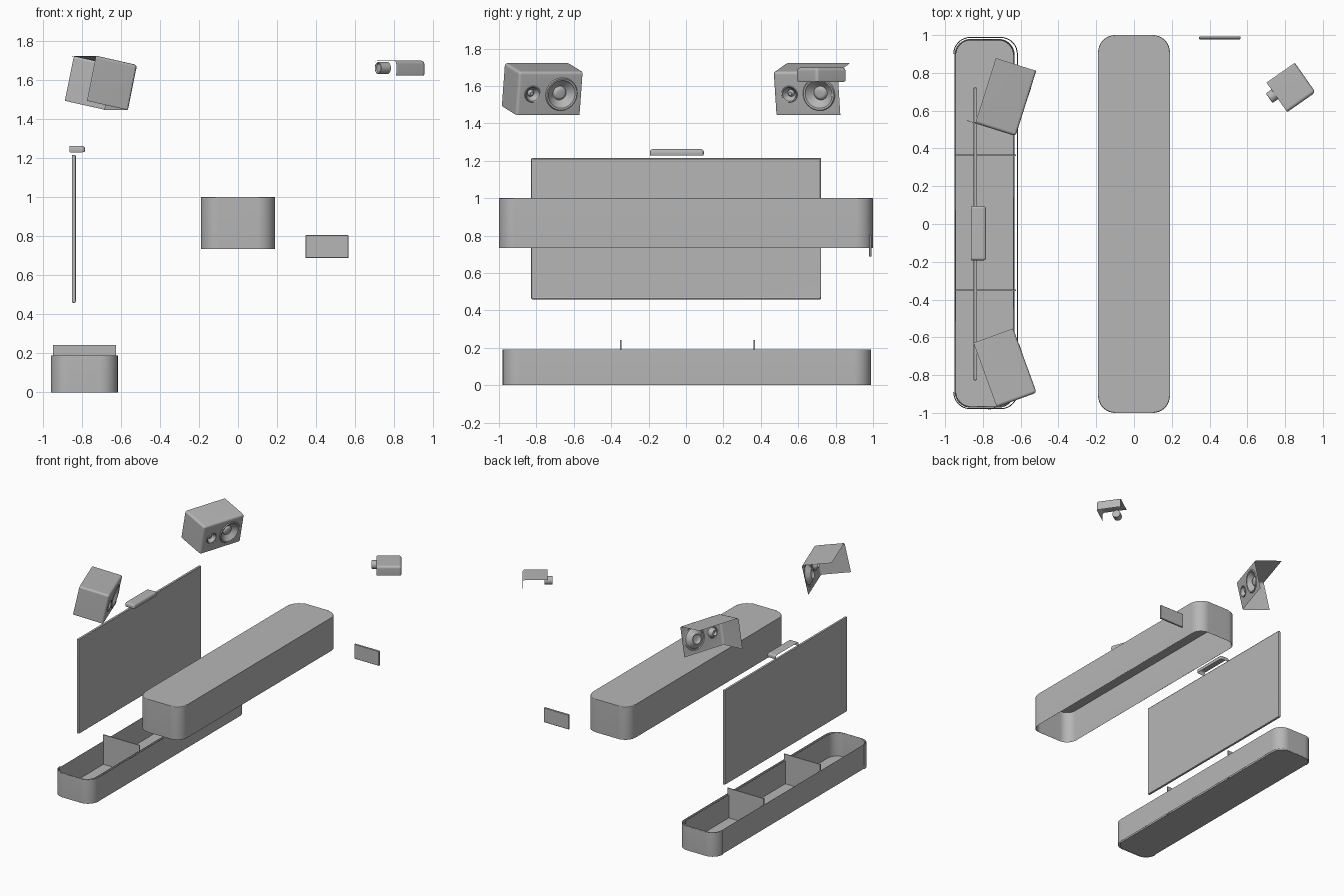
import bpy, bmesh
from math import pi, sin, cos, radians
from mathutils import Matrix, Vector

if "Cube" in bpy.data.objects:
    bpy.data.objects.remove(bpy.data.objects["Cube"])

grey = bpy.data.materials.new("mid_grey")
grey.diffuse_color = (.47, .47, .47, 1)
grey.use_nodes = True
grey.node_tree.nodes["Principled BSDF"].inputs["Base Color"].default_value = grey.diffuse_color


def finish(bm, name, matrix=None, thick=0):
    mesh = bpy.data.meshes.new(name)
    bm.to_mesh(mesh)
    bm.free()
    mesh.materials.append(grey)
    ob = bpy.data.objects.new(name, mesh)
    bpy.context.collection.objects.link(ob)
    if matrix is not None:
        ob.matrix_world = matrix
    bpy.ops.object.select_all(action='DESELECT')
    ob.select_set(True)
    bpy.context.view_layer.objects.active = ob
    bpy.ops.object.shade_smooth_by_angle(angle=radians(35))
    if thick:
        mod = ob.modifiers.new("thickness", 'SOLIDIFY')
        mod.thickness = thick
        mod.offset = -1
    # keep the large faces evenly shaded next to small bevels
    mod = ob.modifiers.new("even_shading", 'WEIGHTED_NORMAL')
    mod.keep_sharp = True
    return ob


def beveled_box(size, bevel, segs=3):
    bm = bmesh.new()
    bmesh.ops.create_cube(bm, size=1)
    bmesh.ops.scale(bm, vec=size, verts=bm.verts)
    if bevel:
        bmesh.ops.bevel(bm, geom=bm.edges[:], offset=bevel, segments=segs,
                        profile=0.5, affect='EDGES')
    bm.normal_update()
    return bm


def remove_sides(bm, dirs):
    bad = [f for f in bm.faces if any(f.normal.dot(Vector(d)) > 0.5 for d in dirs)]
    bmesh.ops.delete(bm, geom=bad, context='FACES')


def box(name, lo, hi, bevel=0.0, missing=(), segs=3):
    lo, hi = Vector(lo), Vector(hi)
    bm = beveled_box(hi - lo, bevel, segs)
    remove_sides(bm, missing)
    return finish(bm, name, Matrix.Translation((lo + hi) / 2))


def outline(x0, x1, y0, y1, r, n=8):
    # counter-clockwise, starting and ending on the -x side
    pts = []
    for cx, cy, a in ((x0 + r, y0 + r, pi), (x1 - r, y0 + r, 1.5 * pi),
                      (x1 - r, y1 - r, 0), (x0 + r, y1 - r, 0.5 * pi)):
        for i in range(n + 1):
            t = a + i / n * pi / 2
            pts.append((cx + r * cos(t), cy + r * sin(t)))
    return pts


def tub(name, pts, z0, z1, cap=None, closed=True, thick=0.008, bevel=0):
    bm = bmesh.new()
    lo = [bm.verts.new((x, y, z0)) for x, y in pts]
    hi = [bm.verts.new((x, y, z1)) for x, y in pts]
    n = len(pts)
    for i in range(n if closed else n - 1):
        j = (i + 1) % n
        bm.faces.new((lo[i], lo[j], hi[j], hi[i]))
    if cap == 'top':
        f = bm.faces.new(hi)
        if bevel:
            bmesh.ops.bevel(bm, geom=f.edges[:], offset=bevel, segments=2,
                            profile=0.5, affect='EDGES')
    elif cap == 'bottom':
        bm.faces.new(lo[::-1])
    return finish(bm, name, thick=thick)


def driver(bm, x, y, r, n=32):
    # speaker cone with raised surround and centre dome; returns its rim edges
    prof = ((1, 0), (.95, .006), (.84, .004), (.78, -.004), (.42, -.03),
            (.36, -.022), (.2, -.012))
    rings = [[bm.verts.new((x + d, y + k * r * cos(2 * pi * i / n),
                            k * r * sin(2 * pi * i / n))) for i in range(n)]
             for k, d in prof]
    for a, b in zip(rings, rings[1:]):
        for i in range(n):
            j = (i + 1) % n
            bm.faces.new((a[i], a[j], b[j], b[i]))
    bm.faces.new(rings[-1])
    return [bm.edges.get((rings[0][i], rings[0][(i + 1) % n])) for i in range(n)]


def speaker(name, loc, yaw):
    # open-backed shell: top, one side and a front panel with two drivers
    size = (0.24, 0.37, 0.245)
    bm = beveled_box(size, 0.016)
    remove_sides(bm, ((-1, 0, 0), (0, 1, 0), (0, 0, -1)))
    front = max(bm.faces, key=lambda f: f.normal.x)
    edges = front.edges[:]
    bmesh.ops.delete(bm, geom=[front], context='FACES_ONLY')
    edges += driver(bm, size[0] / 2, 0.065, 0.09)
    edges += driver(bm, size[0] / 2, -0.1, 0.045)
    bmesh.ops.triangle_fill(bm, use_beauty=True, edges=edges, normal=(1, 0, 0))
    m = (Matrix.Translation(loc) @ Matrix.Rotation(radians(yaw), 4, 'Z')
         @ Matrix.Rotation(radians(12), 4, 'Y'))
    return finish(bm, name, m)


# long tray with a wrapped outer panel and two dividers
tub("tray", outline(-.95, -.632, -.972, .98, .085), 0, .188, cap='bottom')
tub("tray_outer_panel", outline(-.957, -.615, -.98, .99, .09), 0, .19,
    closed=False, thick=.005)
for i, y in enumerate((-.35, .365)):
    box(f"tray_divider_{i + 1}", (-.947, y - .004, 0), (-.625, y + .004, .242))

# hanging cover, open underneath, with rows of vent dots inside
tub("long_cover", outline(-.19, .19, -1, 1, .09), .735, 1.0, cap='top',
    thick=.01, bevel=.008)
bm = bmesh.new()
for row in range(3):
    for k in range(48):
        m = (Matrix.Translation((-.178, -.86 + k * .0365, .815 + row * .035))
             @ Matrix.Rotation(pi / 2, 4, 'Y'))
        bmesh.ops.create_circle(bm, cap_ends=True, segments=8, radius=.009, matrix=m)
finish(bm, "vent_dots").data.materials[0] = grey

# flat screen with a thin frame
bm = beveled_box((.02, 1.55, .757), .006, 2)
face = max(bm.faces, key=lambda f: f.normal.x)
bmesh.ops.inset_region(bm, faces=[face], thickness=.008, depth=-.003)
finish(bm, "screen", Matrix.Translation((-.84, -.0525, .8375)))

# sensor bar above the screen
box("sensor_bar", (-.87, -.193, 1.222), (-.783, .095, 1.262), .014,
    missing=((-1, 0, 0), (0, 0, -1)))

# wall speakers
speaker("front_speaker", (-.710, -.767, 1.581), 20)
speaker("rear_speaker", (-.704, .684, 1.581), -17.5)

# small ceiling projector: partial shell and lens
m = Matrix.Translation((.825, .724, 1.656)) @ Matrix.Rotation(radians(215), 4, 'Z')
bm = beveled_box((.192, .2, .085), .018)
remove_sides(bm, ((1, 0, 0), (0, -1, 0), (0, 0, -1)))
finish(bm, "projector_body", m)
bm = bmesh.new()
bmesh.ops.create_cone(bm, cap_ends=True, segments=32, radius1=.031, radius2=.031,
                      depth=.06, matrix=Matrix.Translation((.093, -.015, .004))
                      @ Matrix.Rotation(pi / 2, 4, 'Y'))
rim = [e for e in bm.edges if all(v.co.x > .1 for v in e.verts)]
bmesh.ops.bevel(bm, geom=rim, offset=.005, segments=2, profile=.5, affect='EDGES')
bm.normal_update()
cap = max(bm.faces, key=lambda f: f.normal.x)
bmesh.ops.inset_region(bm, faces=[cap], thickness=.006, depth=-.006)
finish(bm, "projector_lens", m)

# wall control panel
box("control_panel", (.345, .978, .687), (.565, .992, .805), .003, segs=1)
